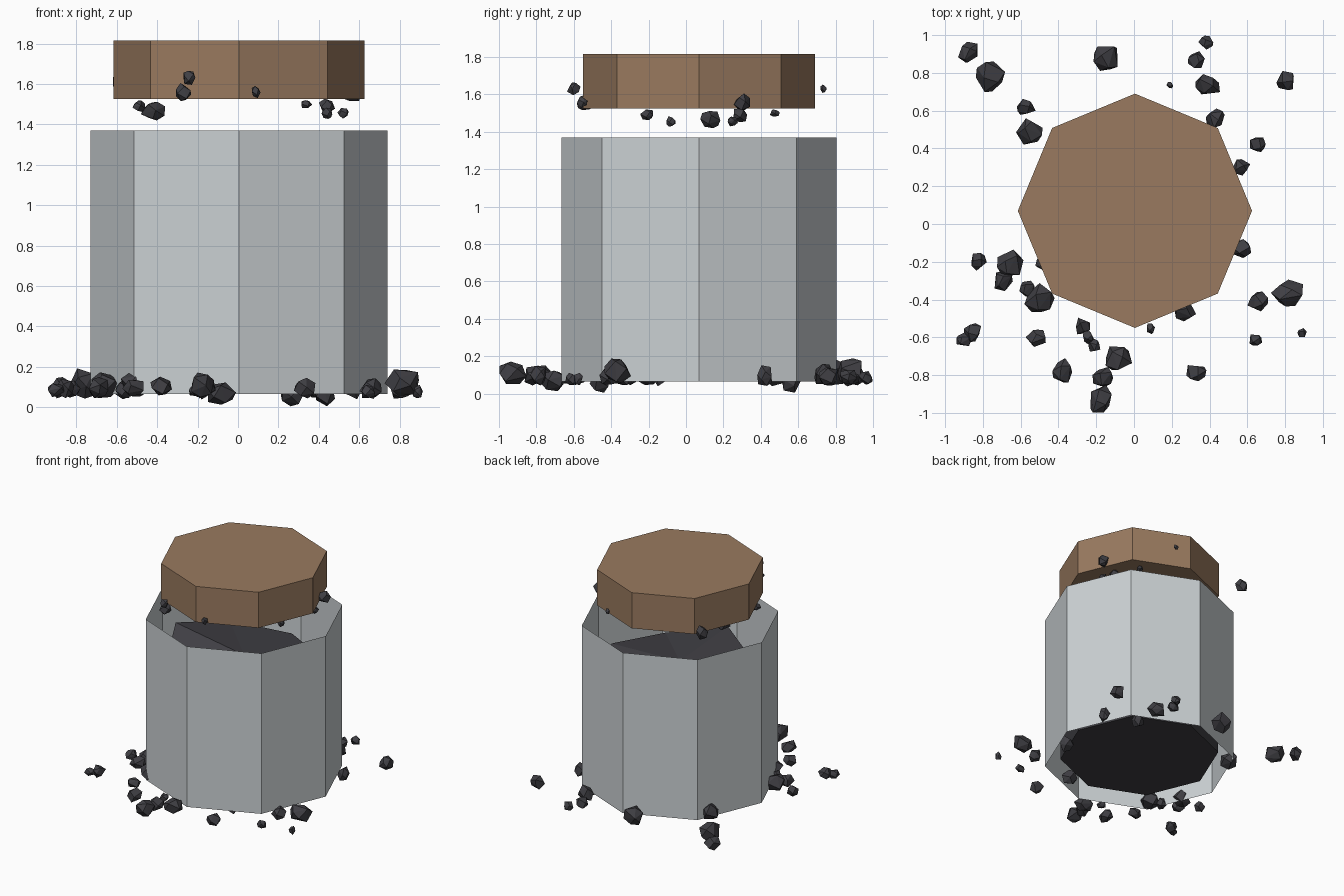
import bpy, bmesh, math, random
from mathutils import Vector

if "Cube" in bpy.data.objects:
    bpy.data.objects.remove(bpy.data.objects["Cube"])

random.seed(4)
CENTER = Vector((0.005, 0.07, 0))


def material(name, rgb):
    m = bpy.data.materials.new(name)
    m.diffuse_color = (*rgb, 1)
    m.use_nodes = True
    m.node_tree.nodes["Principled BSDF"].inputs["Base Color"].default_value = m.diffuse_color
    return m


GLASS = material("pale_grey", (0.60, 0.64, 0.66))
CORK = material("cork_brown", (0.32, 0.195, 0.115))
COAL = material("coal_black", (0.05, 0.049, 0.057))


def finish(bm, name, mat):
    mesh = bpy.data.meshes.new(name)
    bm.to_mesh(mesh)
    bm.free()
    mesh.materials.append(mat)
    obj = bpy.data.objects.new(name, mesh)
    bpy.context.collection.objects.link(obj)
    return obj


def octagon(bm, radius, heights):
    return [bm.verts.new(CENTER + Vector((radius * math.cos(i * math.pi / 4),
                                          radius * math.sin(i * math.pi / 4), h)))
            for i, h in enumerate(heights)]


def prism(name, mat, radius, bottom, tops, capped=True, peak=None):
    """Eight-sided body; an optional peak turns the top into a fan."""
    bm = bmesh.new()
    low = octagon(bm, radius, [bottom] * 8)
    high = octagon(bm, radius, tops)
    for i in range(8):
        j = (i + 1) % 8
        bm.faces.new((low[i], low[j], high[j], high[i]))
    if capped:
        bm.faces.new(low[::-1])
        if peak is None:
            bm.faces.new(high)
        else:
            mid = bm.verts.new(CENTER + Vector((0, 0, peak)))
            for i in range(8):
                bm.faces.new((high[i], high[(i + 1) % 8], mid))
    return finish(bm, name, mat)


# Open thin jar wall, hovering lid and uneven coal filling
prism("jar_wall", GLASS, 0.735, 0.065, [1.37] * 8, capped=False)
prism("jar_lid", CORK, 0.62, 1.525, [1.815] * 8)
prism("coal_filling", COAL, 0.615, 0.125,
      [1.0, 0.92, 0.96, 1.02, 1.12, 0.87, 1.07, 0.97], peak=1.02)


def add_lump(bm, x, y, z, r):
    """Angular lump: convex hull of jittered points, fitted to half-size r."""
    pts = []
    turn = random.uniform(0, 6.28)
    stretch = Vector([random.uniform(0.8, 1.1) for _ in range(3)])
    for i in range(12):
        h = 1 - 2 * (i + 0.5) / 12
        a = turn + i * 2.4 + random.uniform(-0.3, 0.3)
        ring = math.sqrt(1 - h * h)
        p = Vector((ring * math.cos(a), ring * math.sin(a), h)) * random.uniform(0.8, 1.1)
        pts.append(p * stretch)
    lo = Vector([min(p[k] for p in pts) for k in range(3)])
    hi = Vector([max(p[k] for p in pts) for k in range(3)])
    scale = 2 * r / max(hi - lo)
    verts = [bm.verts.new((p - (lo + hi) / 2) * scale + Vector((x, y, z))) for p in pts]
    hull = bmesh.ops.convex_hull(bm, input=verts)
    loose = [v for v in hull["geom_interior"] if isinstance(v, bmesh.types.BMVert)]
    bmesh.ops.delete(bm, geom=loose, context="VERTS")


def lumps(name, rows):
    bm = bmesh.new()
    for row in rows:
        add_lump(bm, *row)
    bmesh.ops.recalc_face_normals(bm, faces=bm.faces)
    finish(bm, name, COAL)


# Coal scattered on the ground: x, y, half-size
ground = [
    (-.88, .91, .055), (-.76, .78, .08), (-.555, .49, .07), (-.15, .875, .075),
    (.38, .96, .04), (.33, .87, .045), (.39, .74, .065), (.80, .76, .05),
    (.655, .42, .055), (.57, -.13, .07), (.81, -.365, .085), (.655, -.41, .055),
    (.89, -.575, .033), (.645, -.615, .033), (.33, -.79, .053), (-.165, -.81, .055),
    (-.175, -.925, .072), (-.21, -.64, .035), (-.38, -.775, .065), (-.52, -.605, .053),
    (-.50, -.39, .08), (-.565, -.345, .045), (-.655, -.205, .07), (-.69, -.30, .055),
    (-.82, -.20, .047), (-.855, -.575, .05), (-.90, -.61, .04),
]
lumps("scattered_coal", [(x, y, 0.05 + 0.85 * r, r) for x, y, r in ground])

# Low pieces at the jar foot: x, y, z, half-size
lumps("low_coal", [(.43, .56, .065, .06), (.27, -.46, .065, .06), (-.08, -.71, .068, .07)])

# Pieces thrown up around the lid
lumps("flying_coal", [
    (.19, .735, 1.63, .022), (-.57, .62, 1.62, .053), (-.24, -.60, 1.63, .036),
    (-.27, -.54, 1.56, .045), (.09, -.555, 1.56, .03), (-.42, .13, 1.465, .06),
    (-.49, -.21, 1.49, .035), (.57, .30, 1.56, .045), (.34, .475, 1.50, .027),
    (.44, .29, 1.49, .04), (.44, -.08, 1.455, .028), (.52, .25, 1.455, .028),
])
